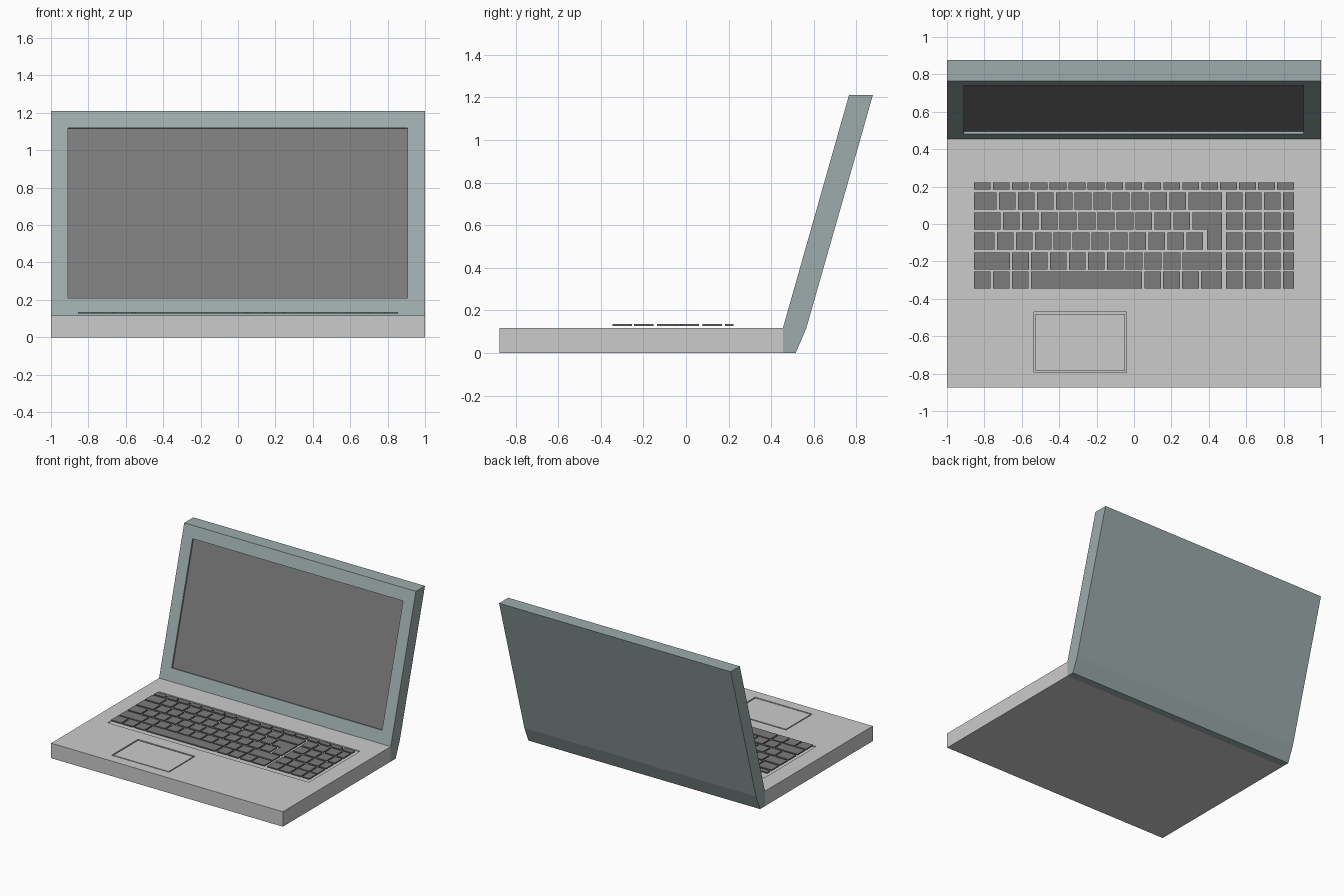
import bpy, bmesh
from mathutils import Vector

if "Cube" in bpy.data.objects:
    bpy.data.objects.remove(bpy.data.objects["Cube"])


def material(name, rgb):
    m = bpy.data.materials.new(name)
    m.diffuse_color = (*rgb, 1)
    m.use_nodes = True
    m.node_tree.nodes["Principled BSDF"].inputs["Base Color"].default_value = m.diffuse_color
    return m


LID = material("lid_grey_green", (0.34, 0.41, 0.41))
DARK = material("dark_grey", (0.2, 0.2, 0.2))


def finish(name, bm, mats=()):
    bmesh.ops.recalc_face_normals(bm, faces=bm.faces)
    me = bpy.data.meshes.new(name)
    bm.to_mesh(me)
    bm.free()
    for m in mats:
        me.materials.append(m)
    ob = bpy.data.objects.new(name, me)
    bpy.context.collection.objects.link(ob)
    return ob


def prism(bm, points, offset):
    """Extrude a flat outline along an offset."""
    face = bm.faces.new([bm.verts.new(p) for p in points])
    ext = bmesh.ops.extrude_face_region(bm, geom=[face], use_keep_orig=True)
    bmesh.ops.translate(bm, vec=offset,
                        verts=[v for v in ext["geom"] if isinstance(v, bmesh.types.BMVert)])


def slab(bm, x0, x1, y0, y1, z0, z1):
    prism(bm, [(x0, y0, z0), (x1, y0, z0), (x1, y1, z0), (x0, y1, z0)], (0, 0, z1 - z0))


def box(name, *bounds):
    bm = bmesh.new()
    slab(bm, *bounds)
    return finish(name, bm)


# Base with shallow keyboard well and touchpad recess
TOP = 0.117
base = box("base", -1, 1, -0.875, 0.455, 0, TOP)
for name, rect, depth in (("keyboard_well_cutter", (-0.868, 0.867, -0.365, 0.268), 0.006),
                          ("touchpad_cutter", (-0.535, -0.04, -0.795, -0.47), 0.01)):
    cutter = box(name, *rect, TOP - depth, TOP + 0.1)
    cutter.hide_render = True
    cutter.hide_set(True)
    mod = base.modifiers.new(name, "BOOLEAN")
    mod.operation = "DIFFERENCE"
    mod.solver = "EXACT"
    mod.object = cutter

# Touchpad plate, leaving a thin groove around it
box("touchpad", -0.526, -0.049, -0.786, -0.481, TOP - 0.01, TOP - 0.001)

# Lid: side profile extruded across the width
bm = bmesh.new()
profile = [(0.455, 0), (0.515, 0), (0.565, TOP), (0.877, 1.21), (0.765, 1.21), (0.455, TOP)]
prism(bm, [(-1, y, z) for y, z in profile], (2, 0, 0))
bmesh.ops.recalc_face_normals(bm, faces=bm.faces)
bm.normal_update()

# Screen: inset the front face of the lid and push it in
front = max((f for f in bm.faces if f.normal.y < -0.5), key=lambda f: f.calc_area())
slope = (0.765 - 0.455) / (1.21 - TOP)
push = -front.normal * 0.013
bmesh.ops.inset_individual(bm, faces=[front], thickness=0.09)
for v in front.verts:
    z = 1.12 if v.co.z > 0.6 else 0.21
    v.co = Vector((0.907 if v.co.x > 0 else -0.91, 0.455 + slope * (z - TOP), z))
ext = bmesh.ops.extrude_discrete_faces(bm, faces=[front])
screen = ext["faces"][0]
screen.material_index = 1
bmesh.ops.translate(bm, verts=list(screen.verts), vec=push)
finish("lid", bm, (LID, DARK))

# Keyboard: each row is (bottom, top, left edges of keys, right end of row)
P = 0.1013  # key pitch
GAP = 0.012


def steps(start, n):
    return [start + P * i for i in range(n)]


rows = [
    (0.184, 0.222, steps(-0.856, 17), 0.868),
    (0.078, 0.168, [-0.856] + steps(-0.722, 11), 0.482),
    (-0.029, 0.062, [-0.856] + steps(-0.701, 10), 0.312),
    (-0.136, -0.045, [-0.856] + steps(-0.733, 11), 0.381),
    (-0.243, -0.152, [-0.856] + steps(-0.652, 10), 0.482),
    (-0.345, -0.254, steps(-0.856, 3) + [-0.552] + steps(0.055, 4), 0.482),
]
KZ = (0.127, 0.135)
bm = bmesh.new()
for i, (y0, y1, lefts, end) in enumerate(rows):
    for a, b in zip(lefts, lefts[1:] + [end]):
        slab(bm, a, b - GAP, y0, y1, *KZ)
    if i:  # number pad
        for x in steps(0.492, 4):
            slab(bm, x, min(x + P - GAP, 0.856), y0, y1, *KZ)
# L-shaped return key spanning two rows
prism(bm, [(x, y, KZ[0]) for x, y in ((0.312, 0.062), (0.47, 0.062), (0.47, -0.136),
                                      (0.39, -0.136), (0.39, -0.029), (0.312, -0.029))],
      (0, 0, KZ[1] - KZ[0]))
finish("keys", bm, (DARK,))
